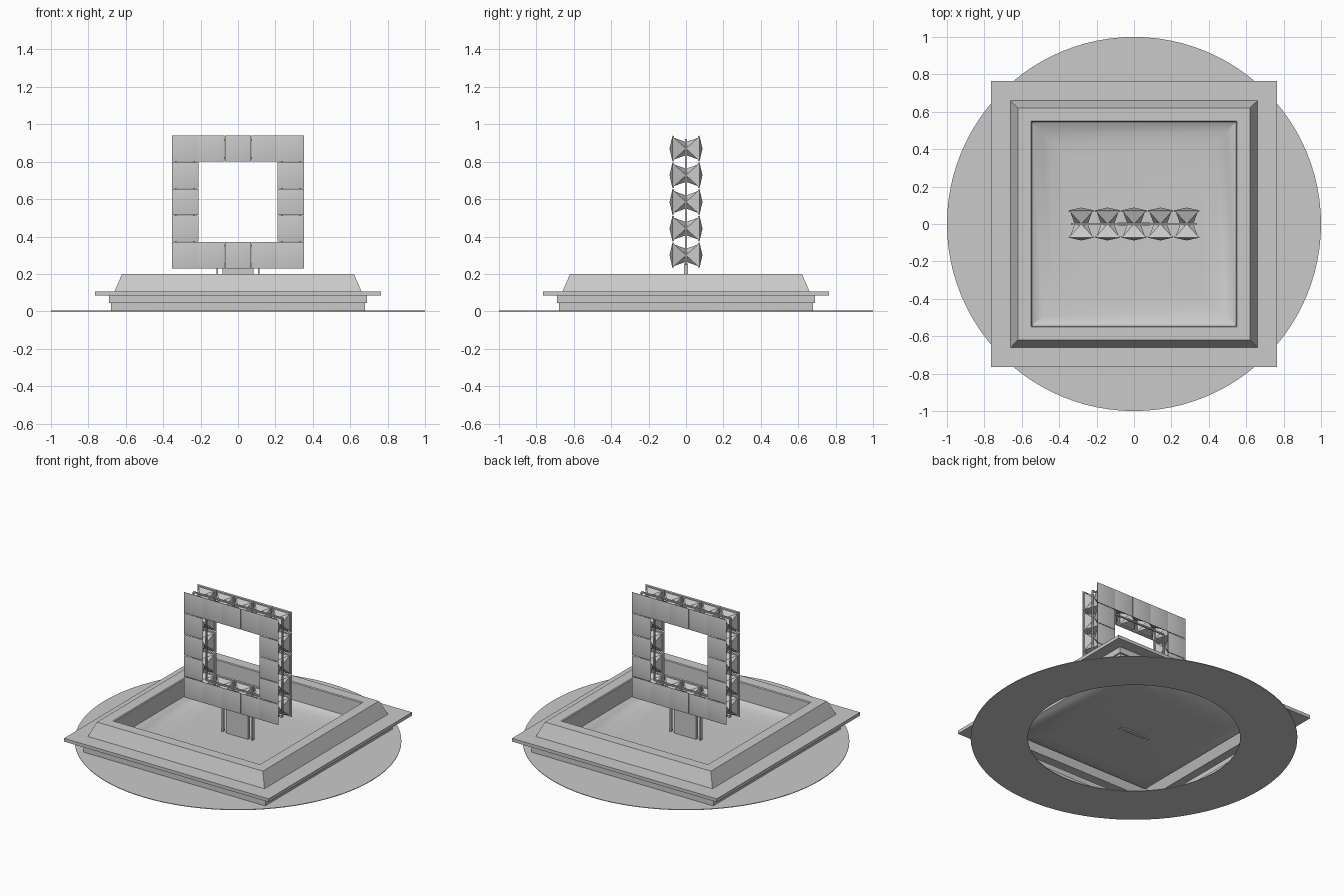
import bpy, bmesh, math

cube = bpy.data.objects.get("Cube")
if cube:
    bpy.data.objects.remove(cube, do_unlink=True)

# One stone grey for everything
grey = bpy.data.materials.new("stone_grey")
grey.use_nodes = True
COLOUR = (0.59, 0.59, 0.59, 1)
grey.diffuse_color = COLOUR
grey.node_tree.nodes["Principled BSDF"].inputs["Base Color"].default_value = COLOUR


def finish(name, bm, smooth_angle=None):
    me = bpy.data.meshes.new(name)
    bm.to_mesh(me)
    bm.free()
    me.materials.append(grey)
    ob = bpy.data.objects.new(name, me)
    bpy.context.collection.objects.link(ob)
    if smooth_angle:
        bpy.context.view_layer.objects.active = ob
        ob.select_set(True)
        bpy.ops.object.shade_smooth_by_angle(angle=math.radians(smooth_angle))
        ob.select_set(False)


def square(bm, half, z):
    return [bm.verts.new((sx * half, sy * half, z))
            for sx, sy in ((-1, -1), (1, -1), (1, 1), (-1, 1))]


def bridge(bm, a, b):
    n = len(a)
    for i in range(n):
        j = (i + 1) % n
        bm.faces.new((a[i], a[j], b[j], b[i]))


def add_box(bm, lo, hi):
    vs = [[bm.verts.new((x, y, z)) for x, y in
           ((lo[0], lo[1]), (hi[0], lo[1]), (hi[0], hi[1]), (lo[0], hi[1]))]
          for z in (lo[2], hi[2])]
    bridge(bm, vs[0], vs[1])
    bm.faces.new(vs[0][::-1])
    bm.faces.new(vs[1])


# Flat paving ring around the basin
bm = bmesh.new()
SEG = 96
loops = [[bm.verts.new((r * math.cos(2 * math.pi * i / SEG),
                        r * math.sin(2 * math.pi * i / SEG), z)) for i in range(SEG)]
         for r, z in ((0.65, 0), (1, 0), (1, 0.004), (0.65, 0.004))]
for k in range(4):
    bridge(bm, loops[k], loops[(k + 1) % 4])
bmesh.ops.recalc_face_normals(bm, faces=bm.faces)
finish("paving_ring", bm)

# Square basin: stepped skirt, flange, sloped rim, hollowed dish (open below)
bm = bmesh.new()
profile = [(0.68, 0.004), (0.68, 0.045), (0.69, 0.045), (0.69, 0.085),
           (0.765, 0.085), (0.765, 0.107), (0.66, 0.107), (0.62, 0.2),
           (0.55, 0.2), (0.545, 0.195), (0.543, 0.08), (0.49, 0.054),
           (0.44, 0.042), (0.36, 0.038)]
rings = [square(bm, h, z) for h, z in profile]
for a, b in zip(rings, rings[1:]):
    bridge(bm, a, b)
bm.faces.new(rings[-1])
finish("basin", bm, 30)

# Square frame of paired tiles, each with a low pyramid face and a neck
# that tapers from a square to a diamond
PITCH_X, PITCH_Z, MID_Z = 0.141, 0.1425, 0.585
CORNERS = ((-1, -1), (1, -1), (1, 1), (-1, 1))
DIAMOND = ((0, -1), (1, 0), (0, 1), (-1, 0))
section = [(0.07, 0.072, CORNERS), (0.066, 0.064, CORNERS),
           (0.058, 0.064, CORNERS), (0.035, 0.0, DIAMOND)]
for side, label in ((-1, "front"), (1, "back")):
    bm = bmesh.new()
    for i in range(-2, 3):
        for j in range(-2, 3):
            if max(abs(i), abs(j)) < 2:
                continue
            cx, cz = i * PITCH_X, MID_Z + j * PITCH_Z
            loops = [[bm.verts.new((cx + sx * h, side * y, cz + sz * h))
                      for sx, sz in shape] for h, y, shape in section]
            rim, edge, base, waist = loops
            bridge(bm, rim, edge)
            bridge(bm, edge, base)
            apex = bm.verts.new((cx, side * 0.088, cz))
            for k in range(4):
                n = (k + 1) % 4
                bm.faces.new((rim[k], rim[n], apex))
                bm.faces.new((base[k], base[n], waist[k]))
                bm.faces.new((base[n], waist[n], waist[k]))
            bm.faces.new(waist)
    bmesh.ops.recalc_face_normals(bm, faces=bm.faces)
    finish(label + "_tiles", bm, 25)

# Thin support rods running through the necks
bm = bmesh.new()
T = 0.0045
for half in (0.235, 0.333):
    for s in (-1, 1):
        add_box(bm, (s * half - T, -T, MID_Z - half), (s * half + T, T, MID_Z + half))
        z = MID_Z + s * half
        add_box(bm, (-half, -T, z - T), (half, T, z + T))
bmesh.ops.recalc_face_normals(bm, faces=bm.faces)
finish("support_rods", bm)

# Post holding the frame: flat core with a thin rod at either side
bm = bmesh.new()
add_box(bm, (-0.083, -0.012, 0.03), (0.083, 0.012, 0.255))
for s in (-1, 1):
    add_box(bm, (s * 0.111 - T, -0.01, 0.03), (s * 0.111 + T, 0.01, 0.255))
bmesh.ops.recalc_face_normals(bm, faces=bm.faces)
finish("post", bm)
